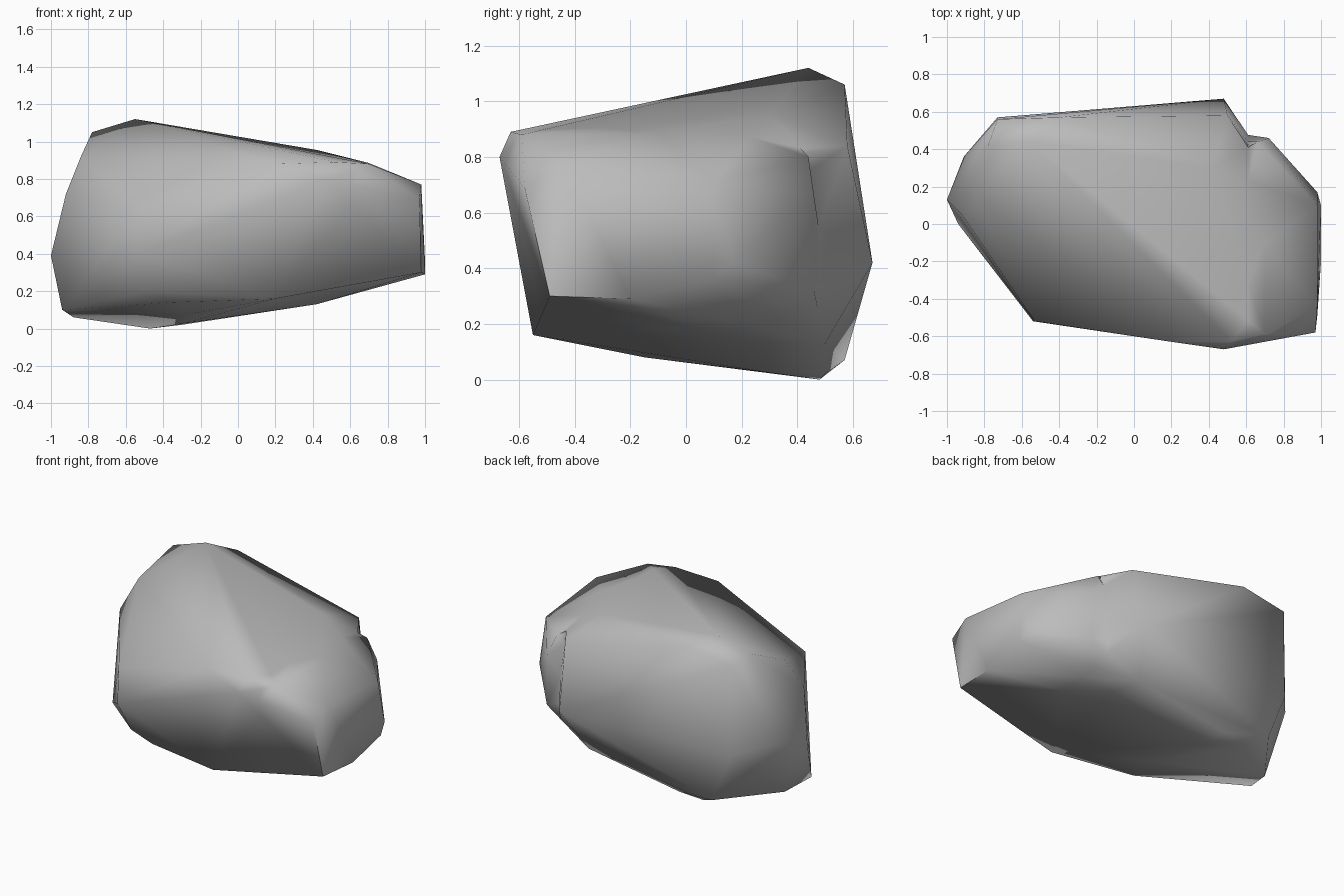
import bpy, bmesh, math

if "Cube" in bpy.data.objects:
    bpy.data.objects.remove(bpy.data.objects["Cube"], do_unlink=True)

stone = bpy.data.materials.new("stone_grey")
stone.use_nodes = True
GREY = (0.5, 0.5, 0.5, 1)
stone.diffuse_color = GREY
stone.node_tree.nodes["Principled BSDF"].inputs["Base Color"].default_value = GREY

# Corner points of the boulder, by region
crown = [(-.55, .44, 1.12), (-.73, .56, 1.01), (-.78, .42, 1.05),
         (-.4, .57, 1.06), (-.4, .4, 1.08), (.42, .3, .955), (-.3, -.15, .92)]
narrow_side = [(-.84, .14, .92), (-.92, .05, .72), (-1, .13, .39),
               (-.91, .36, .45), (-.94, 0, .1)]
back = [(.5, .58, .84), (.48, .67, .42), (.38, .5, .13),
        (-.73, .57, .4), (-.6, .57, .07)]
base = [(-.88, .2, .06), (-.47, .48, 0), (-.3, .5, .02), (.42, .3, .13),
        (-.3, .3, .025), (-.25, -.15, .08),
        (-.5, -.43, .2), (-.35, -.42, .14), (.2, -.55, .16)]
front = [(-.54, -.52, .4), (-.53, -.52, .64), (.2, -.63, .88),
         (.52, -.63, .89), (.48, -.67, .8), (.7, -.59, .88)]
shoulder = [(.97, -.58, .69), (.98, -.44, .77), (.98, .1, .71),
            (.98, .17, .42), (.98, -.49, .3), (1, -.2, .29), (1, .1, .36),
            (.72, .46, .66), (.72, .46, .32), (.66, .44, .8), (.7, -.1, .885)]

# Wrap one closed stone surface around the corners
bm = bmesh.new()
for corner in crown + narrow_side + back + base + front + shoulder:
    bm.verts.new(corner)
hull = bmesh.ops.convex_hull(bm, input=bm.verts)
spare = {g for g in hull["geom_interior"] + hull["geom_unused"]
         if isinstance(g, bmesh.types.BMVert)}
bmesh.ops.delete(bm, geom=list(spare), context='VERTS')

# Press a shallow upright notch between the back and the shoulder
cut = bmesh.ops.bisect_plane(bm, geom=bm.verts[:] + bm.edges[:] + bm.faces[:],
                             plane_co=(.61, 0, 0), plane_no=(1, 0, 0))
for v in cut["geom_cut"]:
    if isinstance(v, bmesh.types.BMVert) and v.co.y > .42 and v.co.z > .3:
        v.co.y -= .08
bmesh.ops.triangulate(bm, faces=bm.faces[:])
bmesh.ops.recalc_face_normals(bm, faces=bm.faces)

mesh = bpy.data.meshes.new("rock")
bm.to_mesh(mesh)
bm.free()
mesh.materials.append(stone)
rock = bpy.data.objects.new("rock", mesh)
bpy.context.collection.objects.link(rock)

# Soften the facets
bpy.context.view_layer.objects.active = rock
rock.select_set(True)
bpy.ops.object.shade_smooth_by_angle(angle=math.radians(75))
